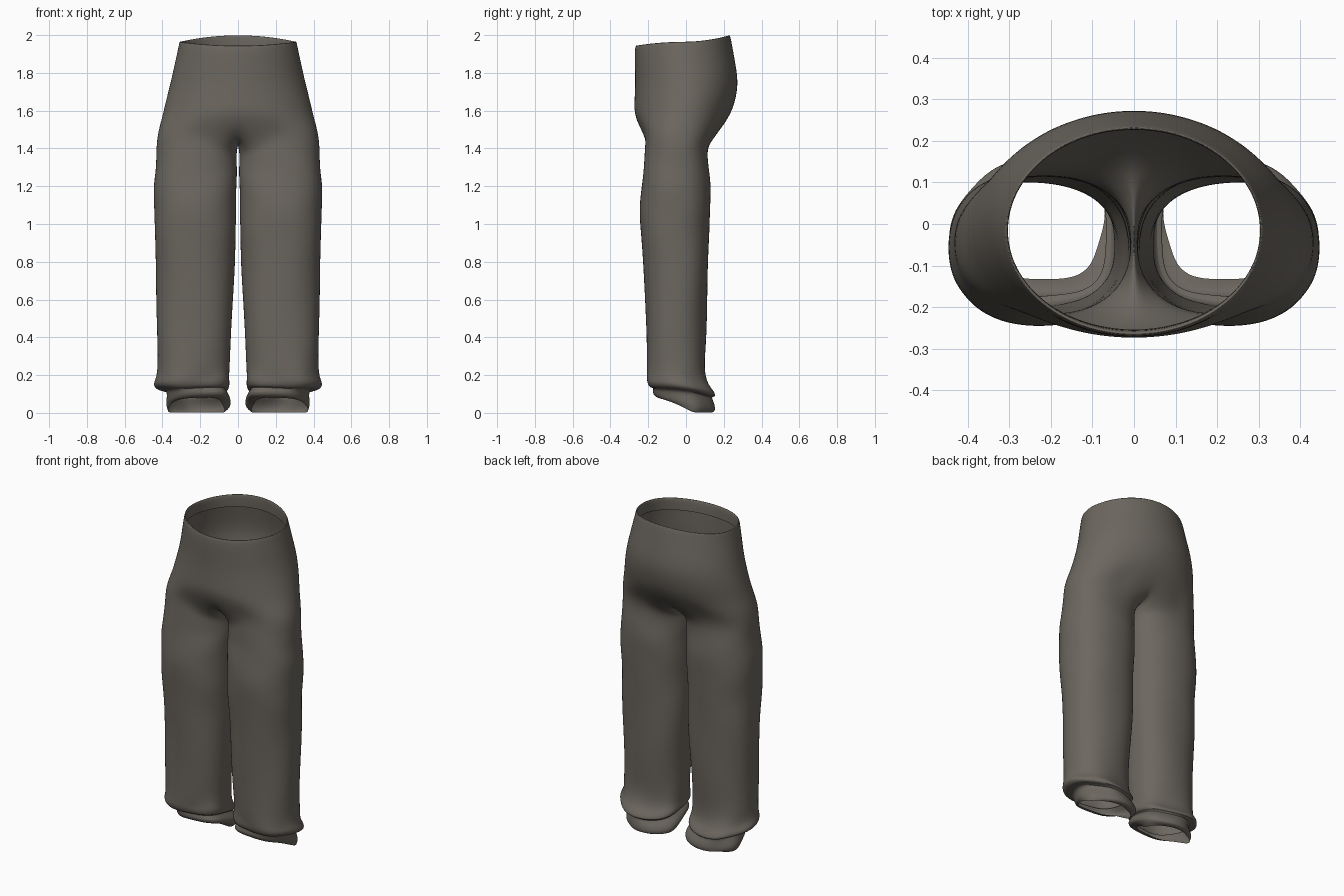
import bpy
import bmesh
from math import sin, cos, pi, radians

cube = bpy.data.objects.get("Cube")
if cube:
    bpy.data.objects.remove(cube)

cloth = bpy.data.materials.new("warm_grey_cloth")
cloth.use_nodes = True
COLOUR = (0.15, 0.135, 0.115, 1)
cloth.diffuse_color = COLOUR
cloth.node_tree.nodes["Principled BSDF"].inputs["Base Color"].default_value = COLOUR

HALF = 16      # segments from front centre to back centre
CROTCH = 8     # segments under the crotch
LOOP = HALF + CROTCH

# Hips: height, half width, front, back, rise at back
HIPS = [
    (1.89, .31, -.255, .23, .03),
    (1.962, .302, -.258, .226, .035),
    (1.97, .311, -.268, .234, .035),
    (1.93, .318, -.273, .243, .03),
    (1.85, .336, -.272, .26, .015),
    (1.75, .358, -.27, .28, 0),
    (1.65, .384, -.274, .262, 0),
    (1.57, .402, -.278, .235, 0),
]

# Leg: height, inner x, outer x, front, back, forward lift
LEG = [
    (1.48, .004, .425, -.215, .14, 0),
    (1.40, .004, .432, -.217, .112, 0),
    (1.29, .003, .438, -.225, .122, 0),
    (1.20, .006, .449, -.238, .132, 0),
    (1.08, .008, .446, -.248, .132, 0),
    (.95, .011, .441, -.243, .122, 0),
    (.80, .014, .438, -.225, .12, 0),
    (.60, .022, .432, -.217, .115, 0),
    (.40, .036, .428, -.212, .107, 0),
    (.24, .045, .428, -.206, .098, .01),
    (.175, .045, .434, -.208, .112, .02),
    (.145, .038, .448, -.21, .145, .025),
    (.115, .045, .43, -.198, .155, .025),
    (.118, .07, .375, -.175, .125, .025),
    (.085, .035, .37, -.185, .15, .03),
    (.045, .03, .378, -.165, .155, .045),
    (.018, .07, .368, -.135, .125, .07),
]


def signed_power(v, p):
    return abs(v) ** p * (1 if v >= 0 else -1)


bm = bmesh.new()


def hip_ring(z, width, front, back, rise):
    mid, depth = (front + back) / 2, (back - front) / 2
    ring = []
    for i in range(HALF + 1):
        a = pi * i / HALF - pi / 2
        lift = rise * max(0, sin(a)) ** 2 - rise * .6 * max(0, -sin(a)) ** 2
        x = 0 if i in (0, HALF) else width * cos(a)
        ring.append(bm.verts.new((x, mid + depth * sin(a), z + lift)))
    return ring


def leg_ring(z, inner, outer, front, back, lift, drop):
    cx, rx = (inner + outer) / 2, (outer - inner) / 2
    cy, ry = (front + back) / 2, (back - front) / 2
    ring = []
    for i in range(LOOP):
        a = 2 * pi * (i - HALF / 2) / LOOP
        c, s = signed_power(cos(a), .88), signed_power(sin(a), .88)
        # soft cloth folds, strongest at the cuff
        fold = .004 * sin(3 * a + z * 23) + (.006 * sin(5 * a + z * 9) if z < .2 else 0)
        height = z - lift * s - drop * max(0, -c)
        if z < .2:
            height += .008 * sin(2 * a + 1)
        x = max(.003, cx + (rx + fold) * c)
        ring.append(bm.verts.new((x, cy + (ry + fold) * s, max(.002, height))))
    return ring


def bridge(a, b, closed):
    n = len(a)
    for i in range(n if closed else n - 1):
        j = (i + 1) % n
        bm.faces.new((a[i], b[i], b[j], a[j]))


# Hips and folded waist hem
rings = [hip_ring(*row) for row in HIPS]
for upper, lower in zip(rings, rings[1:]):
    bridge(upper, lower, False)

# Crotch seam closes the hip into a leg loop
last = rings[-1]
start, end = last[-1].co, last[0].co
seam = []
for k in range(1, CROTCH):
    u = k / CROTCH
    p = start.lerp(end, u)
    seam.append(bm.verts.new((0, p.y, p.z - .14 * sin(pi * u) ** .5)))
previous = last + seam

# Leg with rolled cuff and open ankle
for k, row in enumerate(LEG):
    ring = leg_ring(*row, drop=(.11, .06, .02)[k] if k < 3 else 0)
    bridge(previous, ring, True)
    previous = ring

bmesh.ops.recalc_face_normals(bm, faces=bm.faces)
mesh = bpy.data.meshes.new("trousers")
bm.to_mesh(mesh)
bm.free()
mesh.materials.append(cloth)
trousers = bpy.data.objects.new("trousers", mesh)
bpy.context.collection.objects.link(trousers)

mirror = trousers.modifiers.new("other_side", 'MIRROR')
mirror.use_clip = True
mirror.merge_threshold = .001
smooth = trousers.modifiers.new("soft_cloth", 'SUBSURF')
smooth.levels = smooth.render_levels = 2

bpy.context.view_layer.objects.active = trousers
trousers.select_set(True)
bpy.ops.object.shade_smooth_by_angle(angle=radians(60))
